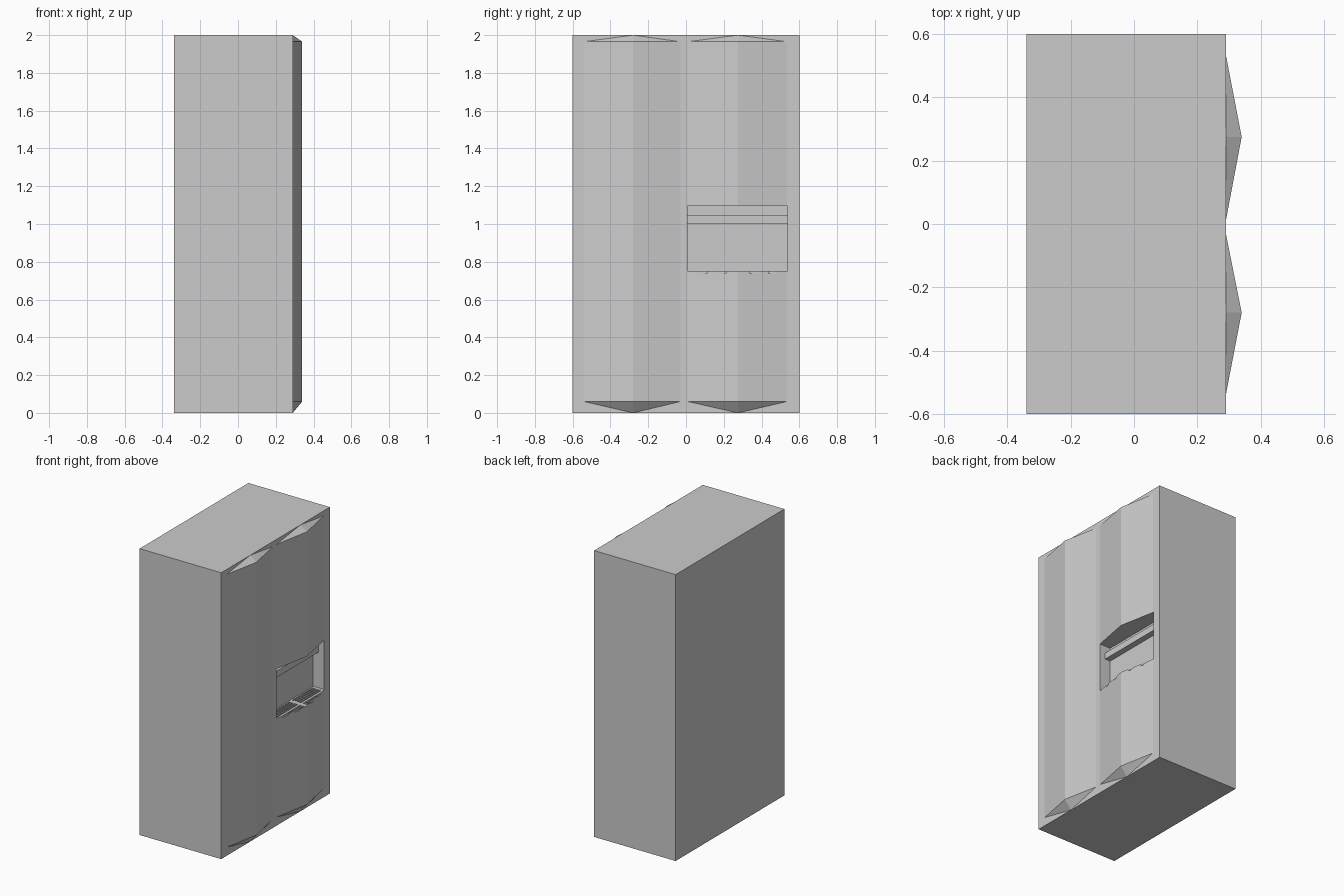
import bpy, bmesh

if "Cube" in bpy.data.objects:
    bpy.data.objects.remove(bpy.data.objects["Cube"])

FRONT, RIDGE = 0.29, 0.34
Y0, Y1 = 0.008, 0.537      # dispenser opening width
Z0, Z1 = 0.75, 1.095       # dispenser opening height


def add_object(name, bm):
    bmesh.ops.recalc_face_normals(bm, faces=bm.faces)
    me = bpy.data.meshes.new(name)
    bm.to_mesh(me)
    bm.free()
    ob = bpy.data.objects.new(name, me)
    bpy.context.collection.objects.link(ob)
    return ob


def box(name, *spans):
    """One object made of boxes given as (x0, x1, y0, y1, z0, z1)."""
    bm = bmesh.new()
    for x0, x1, y0, y1, z0, z1 in spans:
        vs = bmesh.ops.create_cube(bm, size=1)["verts"]
        for v in vs:
            v.co = (x1 if v.co.x > 0 else x0,
                    y1 if v.co.y > 0 else y0,
                    z1 if v.co.z > 0 else z0)
    return add_object(name, bm)


def door(name, y0, ym, y1):
    """Door front folded along a vertical ridge, with sloped ends."""
    bm = bmesh.new()
    rows = []
    for z, x in ((0, FRONT), (0.06, RIDGE), (1.965, RIDGE), (2, FRONT)):
        rows.append([bm.verts.new(c) for c in
                     ((FRONT, y0, z), (x, ym, z), (FRONT, y1, z))])
    for a, b in zip(rows, rows[1:]):
        for i in (0, 1):
            bm.faces.new((a[i], a[i + 1], b[i + 1], b[i]))
    # flat back closes the solid
    bm.faces.new(rows[0] + [r[2] for r in rows[1:]]
                 + [rows[3][1]] + [r[0] for r in rows[:0:-1]])
    bmesh.ops.triangulate(bm, faces=[f for f in bm.faces if len(f.verts) == 4])
    return add_object(name, bm)


def cut(ob, cutter):
    m = ob.modifiers.new("cut", "BOOLEAN")
    m.operation = "DIFFERENCE"
    m.solver = "EXACT"
    m.object = cutter
    cutter.hide_render = True
    cutter.hide_set(True)


# cabinet and the two folded doors
body = box("cabinet", (-0.34, FRONT, -0.6, 0.6, 0, 2))
door("left_door", -0.54, -0.28, -0.03)
right_door = door("right_door", 0.01, 0.275, 0.535)

# dispenser recess
recess = box("recess_cutter", (0.205, 0.4, Y0, Y1, Z0, Z1))

# drip grille: grooves either side of a centre rib
grooves = box("groove_cutter", *[
    (x, x + 0.01, a, b, Z0 - 0.012, Z0 + 0.02)
    for x in (0.215, 0.234, 0.253, 0.272, 0.299, 0.318)
    for a, b in ((0.03, 0.26), (0.29, 0.515))])

for part in (body, right_door):
    cut(part, recess)
    cut(part, grooves)

# bar across the upper part of the recess
box("dispenser_bar", (0.2, 0.247, Y0, Y1, 1.0, 1.045))
